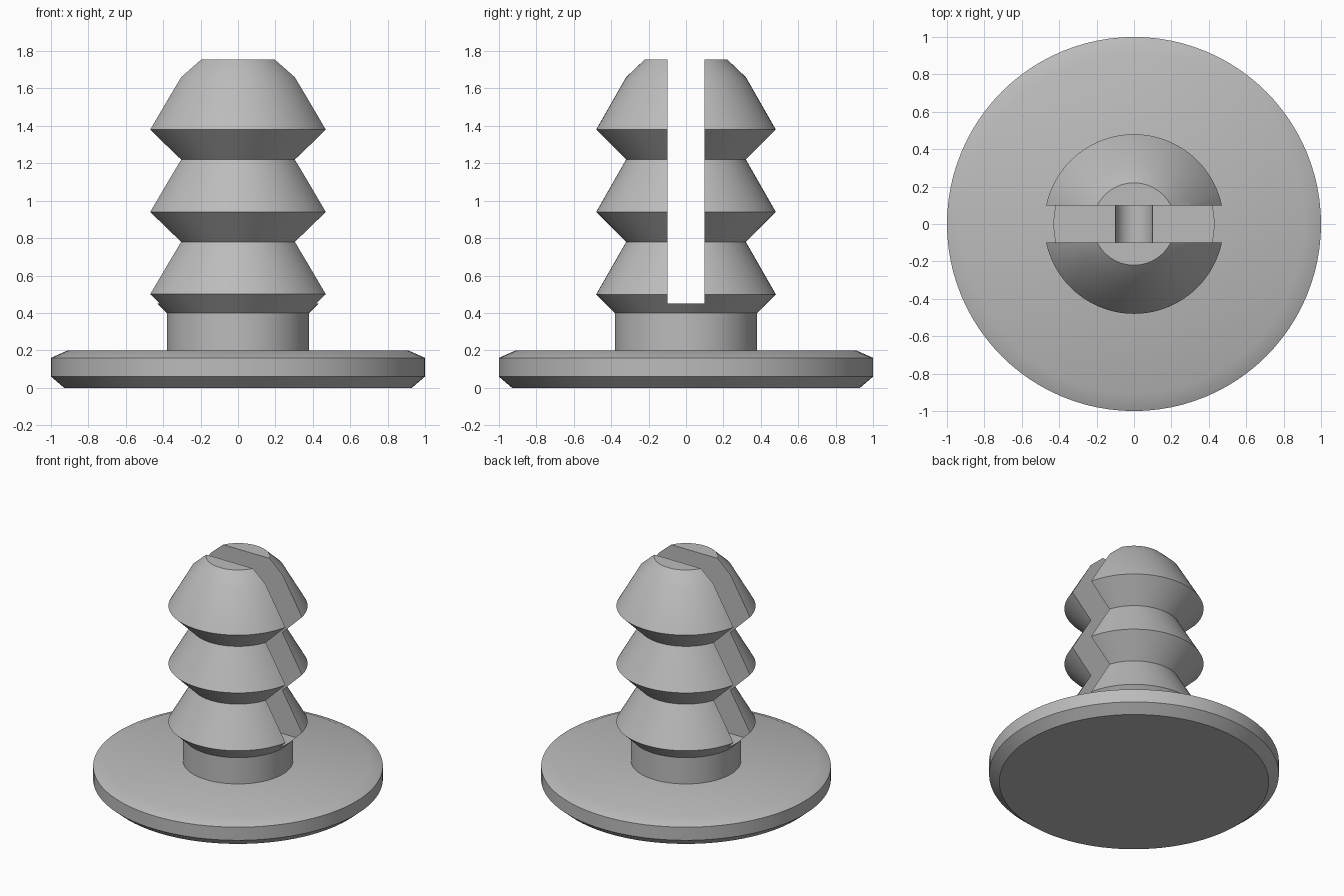
import bpy
import bmesh
import math

SEGMENTS = 96
SLOT_HALF, SLOT_FLOOR, RELIEF_RADIUS = 0.1, 0.45, 0.1

cube = bpy.data.objects.get("Cube")
if cube:
    bpy.data.objects.remove(cube, do_unlink=True)

grey = bpy.data.materials.new("grey plastic")
grey.use_nodes = True
colour = (0.5, 0.5, 0.5, 1)
grey.diffuse_color = colour
grey.node_tree.nodes["Principled BSDF"].inputs["Base Color"].default_value = colour


def add_object(name, bm):
    bmesh.ops.recalc_face_normals(bm, faces=bm.faces)
    mesh = bpy.data.meshes.new(name)
    bm.to_mesh(mesh)
    bm.free()
    mesh.materials.append(grey)
    obj = bpy.data.objects.new(name, mesh)
    bpy.context.collection.objects.link(obj)
    return obj


def lathe(name, profile):
    """Turn (radius, height) points around z into a closed solid."""
    bm = bmesh.new()
    rings = []
    for r, z in profile:
        angles = [math.tau * i / SEGMENTS for i in range(SEGMENTS)]
        rings.append([bm.verts.new((r * math.cos(a), r * math.sin(a), z)) for a in angles])
    for low, high in zip(rings, rings[1:]):
        for i in range(SEGMENTS):
            j = (i + 1) % SEGMENTS
            bm.faces.new((low[i], low[j], high[j], high[i]))
    bm.faces.new(rings[0])
    bm.faces.new(rings[-1])
    return add_object(name, bm)


def prism(name, outline, half_depth):
    """Extrude an (x, z) outline along y."""
    bm = bmesh.new()
    face = bm.faces.new([bm.verts.new((x, -half_depth, z)) for x, z in outline])
    extruded = bmesh.ops.extrude_face_region(bm, geom=[face])["geom"]
    verts = [v for v in extruded if isinstance(v, bmesh.types.BMVert)]
    bmesh.ops.translate(bm, verts=verts, vec=(0, 2 * half_depth, 0))
    return add_object(name, bm)


def activate(obj):
    bpy.ops.object.select_all(action="DESELECT")
    obj.select_set(True)
    bpy.context.view_layer.objects.active = obj


# Round head with bevelled rims
head = lathe("head_disc", [(0.93, 0), (1, 0.06), (1, 0.16), (0.91, 0.2)])

# Neck, three stacked barbs and a chamfered tip
stem_profile = [(0.38, 0.15), (0.38, 0.4)]
for base in (0.5, 0.94, 1.38):
    stem_profile += [(0.48, base), (0.32, base + 0.28)]
stem_profile.append((0.22, 1.755))
stem = lathe("barbed_stem", stem_profile)

# Slot through the stem with a round relief groove in its floor
groove = []
for i in range(25):
    a = math.pi * (1 + i / 24)
    groove.append((RELIEF_RADIUS * math.cos(a), SLOT_FLOOR + RELIEF_RADIUS * math.sin(a)))
outline = [(-1, 2), (-1, SLOT_FLOOR)] + groove + [(1, SLOT_FLOOR), (1, 2)]
cutter = prism("slot_cutter", outline, SLOT_HALF)
cutter.hide_render = True

activate(stem)
slot = stem.modifiers.new("slot", "BOOLEAN")
slot.operation = "DIFFERENCE"
slot.solver = "EXACT"
slot.object = cutter
bpy.ops.object.modifier_apply(modifier=slot.name)
bpy.data.objects.remove(cutter, do_unlink=True)

# Smooth round surfaces, crisp edges
for part in (head, stem):
    activate(part)
    bpy.ops.object.shade_smooth_by_angle(angle=math.radians(30))
